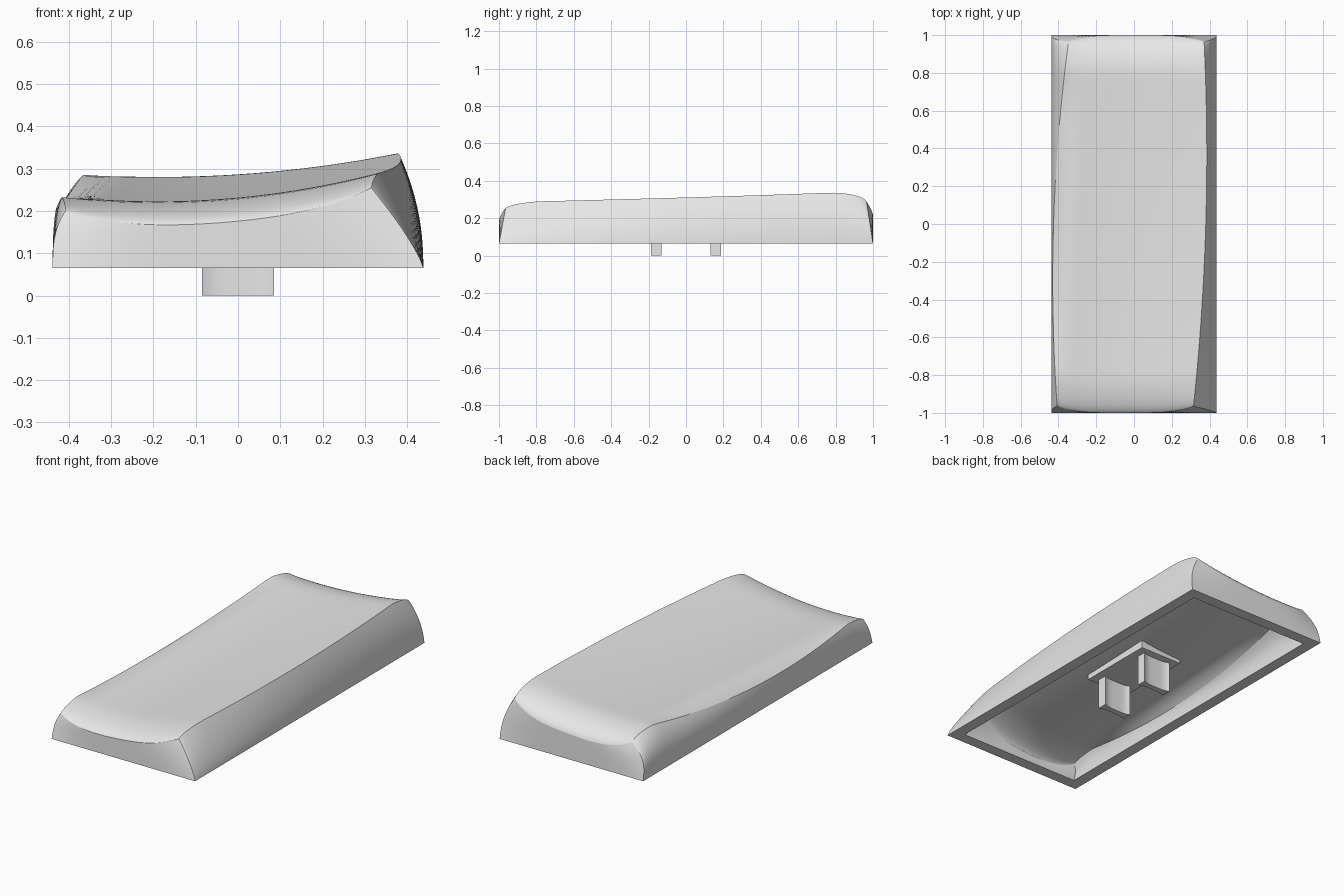
import bpy
import bmesh
import math

cube = bpy.data.objects.get("Cube")
if cube:
    bpy.data.objects.remove(cube, do_unlink=True)

grey = bpy.data.materials.new("light_grey_plastic")
grey.use_nodes = True
colour = (0.8, 0.8, 0.8, 1)
grey.diffuse_color = colour
grey.node_tree.nodes["Principled BSDF"].inputs["Base Color"].default_value = colour

BASE, HALF, WALL = 0.065, 0.438, 0.064


def lerp(a, b, t):
    return a + (b - a) * t


def spread(t):
    """Even 0..1 to -1..1, denser towards both ends."""
    return -math.cos(math.pi * t)


def top_height(x, s, y):
    # scooped, tilted dish
    k = y / 0.85
    mid = 1 - min(1, k * k)
    z = 0.2525 + 0.031 * k - 0.01 * mid + (0.21 - 0.04 * k) * (x + 0.19) ** 2
    # soft roll along the left-hand long edge
    z -= 0.05 * mid * max(0, (-s - 0.7) / 0.3) ** 2
    # rounded front and back ends
    t = min(1, max(0, (abs(y) - 0.78) / 0.22))
    depth = 0.06 if y < 0 else 0.11
    return z - depth * (1 - 0.45 * s ** 4) * (1 - math.sqrt(1 - 0.97 * t * t))


def outer(s, h, y):
    """Across s (-1..1), up h (0..1), along y (-1..1)."""
    left_top = -0.426 + 0.03 * y + 0.049 * y * y
    right_top = 0.38 + 0.028 * y - 0.037 * y * y
    u = (s + 1) / 2
    left = lerp(-HALF, left_top, h ** 3)
    right = lerp(HALF, right_top, h ** (1.8 + 0.55 * y))
    z = top_height(lerp(left_top, right_top, u), s, y)
    return (lerp(left, right, u), y * (1 - 0.035 * s ** 4 * h), lerp(BASE, z, h))


def inner(s, h, y):
    x, yy, z = outer(s, h, y)
    return (x * (1 - WALL / HALF), yy * (1 - WALL), z - 0.06 * h)


def rim(s, t, y):
    a, b = outer(s, 0, y), inner(s, 0, y)
    return tuple(lerp(p, q, t) for p, q in zip(a, b))


def finish(bm, name):
    bmesh.ops.recalc_face_normals(bm, faces=bm.faces)
    mesh = bpy.data.meshes.new(name)
    bm.to_mesh(mesh)
    bm.free()
    mesh.materials.append(grey)
    obj = bpy.data.objects.new(name, mesh)
    bpy.context.collection.objects.link(obj)
    return obj


# Hollow cap shell: panels welded together, creased where panels meet
bm = bmesh.new()
panel_id = bm.faces.layers.int.new("panel")
panel_count = 0


def panel(nu, nv, f):
    global panel_count
    panel_count += 1
    rows = [[bm.verts.new(f(i / nu, j / nv)) for i in range(nu + 1)]
            for j in range(nv + 1)]
    for a, b in zip(rows, rows[1:]):
        for i in range(nu):
            face = bm.faces.new((a[i], a[i + 1], b[i + 1], b[i]))
            face[panel_id] = panel_count
            face.smooth = True


ACROSS, ALONG, UP = 32, 56, 14
for skin in (outer, inner):
    panel(ACROSS, ALONG, lambda u, v: skin(spread(u), 1, spread(v)))
    for side in (-1, 1):
        panel(ALONG, UP, lambda u, v: skin(side, v, spread(u)))
        panel(ACROSS, UP, lambda u, v: skin(spread(u), v, side))
for side in (-1, 1):
    panel(ALONG, 1, lambda u, v: rim(side, v, spread(u)))
    panel(ACROSS, 1, lambda u, v: rim(spread(u), v, side))

bmesh.ops.remove_doubles(bm, verts=bm.verts, dist=0.00005)
for e in bm.edges:
    e.smooth = len({f[panel_id] for f in e.link_faces}) == 1
finish(bm, "cap_shell")


def prism(name, outline, z0, z1):
    b = bmesh.new()
    face = b.faces.new([b.verts.new((x, y, z0)) for x, y in outline])
    up = bmesh.ops.extrude_face_region(b, geom=[face])["geom"]
    bmesh.ops.translate(b, vec=(0, 0, z1 - z0),
                        verts=[v for v in up if isinstance(v, bmesh.types.BMVert)])
    obj = finish(b, name)
    bpy.ops.object.select_all(action="DESELECT")
    obj.select_set(True)
    bpy.context.view_layer.objects.active = obj
    bpy.ops.object.shade_smooth_by_angle(angle=math.radians(35))


# Mounting pad under the ceiling
prism("mounting_pad", [(-0.13, -0.22), (0.13, -0.22), (0.13, 0.22), (-0.13, 0.22)],
      0.172, 0.215)

# Two stems with hollowed broad faces
ticks = [i / 6 - 1 for i in range(13)]
for name, y in (("front_stem", -0.16), ("back_stem", 0.16)):
    edge = [(0.085 * t, 0.028 - 0.012 * (1 - t ** 4)) for t in ticks]
    outline = [(x, y - d) for x, d in edge] + [(x, y + d) for x, d in reversed(edge)]
    prism(name, outline, 0, 0.19)
